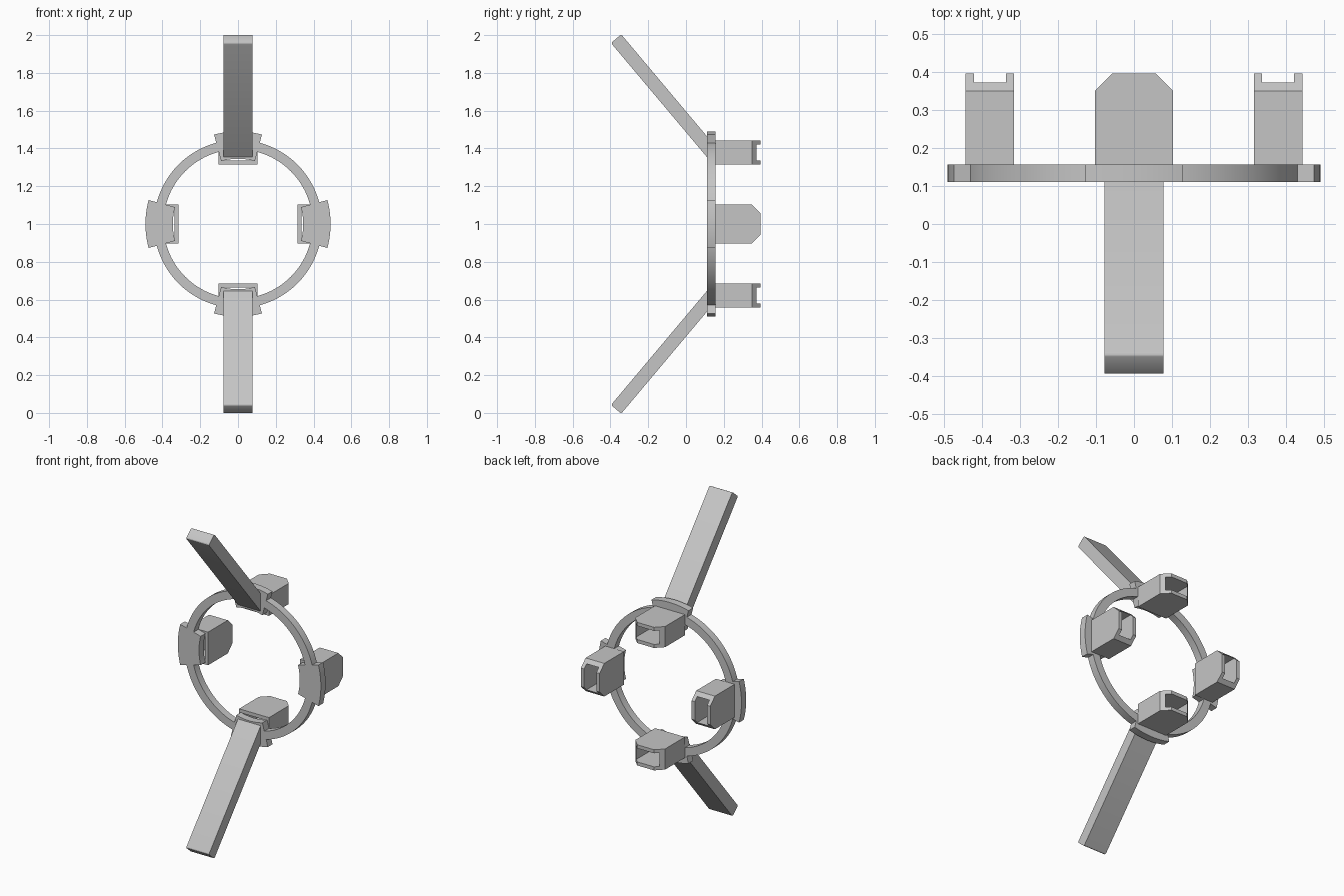
import bpy, bmesh, math
from mathutils import Vector, Matrix

if "Cube" in bpy.data.objects:
    bpy.data.objects.remove(bpy.data.objects["Cube"])

grey = bpy.data.materials.new("light_grey")
grey.diffuse_color = (0.56, 0.56, 0.56, 1)
grey.use_nodes = True
grey.node_tree.nodes["Principled BSDF"].inputs["Base Color"].default_value = grey.diffuse_color

CENTRE = Vector((0, 0, 1))     # hub of the ring
Y0, Y1 = 0.111, 0.157          # front and back of the ring


def prism(name, pts, push, round_edges=None, radius=0.01):
    """Extrude a flat outline by a vector; optionally round some long edges."""
    bm = bmesh.new()
    verts = [bm.verts.new(p) for p in pts]
    face = bm.faces.new(verts)
    res = bmesh.ops.extrude_face_region(bm, geom=[face], use_keep_orig=True)
    new = [g for g in res["geom"] if isinstance(g, bmesh.types.BMVert)]
    bmesh.ops.translate(bm, verts=new, vec=Vector(push))
    if round_edges:
        edges = [e for v in verts for e in v.link_edges
                 if v.index in round_edges or verts.index(v) in round_edges]
        edges = [e for e in set(edges)
                 if (e.verts[0].co - e.verts[1].co).cross(Vector(push)).length < 1e-6]
        bmesh.ops.bevel(bm, geom=edges, offset=radius, segments=3,
                        profile=0.5, affect='EDGES')
    bmesh.ops.recalc_face_normals(bm, faces=bm.faces[:])
    mesh = bpy.data.meshes.new(name)
    bm.to_mesh(mesh)
    bm.free()
    mesh.materials.append(grey)
    ob = bpy.data.objects.new(name, mesh)
    bpy.context.collection.objects.link(ob)
    return ob


def smooth(ob):
    bpy.ops.object.select_all(action='DESELECT')
    ob.select_set(True)
    bpy.context.view_layer.objects.active = ob
    bpy.ops.object.shade_smooth_by_angle(angle=math.radians(25))


def sector(name, r0, r1, a0, a1, n):
    """Slice of a flat ring, angles in degrees."""
    angles = [math.radians(a0 + (a1 - a0) * i / n) for i in range(n + 1)]
    arc = lambda r, aa: [(r * math.cos(a), Y0, r * math.sin(a)) for a in aa]
    ob = prism(name, arc(r1, angles) + arc(r0, angles[::-1]), (0, Y1 - Y0, 0))
    smooth(ob)
    return ob


def housing():
    """Socket with clipped back corners and a pocket running through it."""
    w, back, c = 0.1025, 0.395, 0.045
    outline = [(-w, Y1), (w, Y1), (w, back - c), (w - c, back),
               (c - w, back), (-w, back - c)]
    ob = prism("socket", [(0.315, y, u) for u, y in outline], (0.128, 0, 0))
    pw = 0.0805
    hole = [(-pw, Y1 - 0.05), (pw, Y1 - 0.05), (pw, 0.45), (-pw, 0.45)]
    cutter = prism("pocket_cutter", [(0.337, y, u) for u, y in hole], (0.084, 0, 0))
    cutter.hide_render = True
    mod = ob.modifiers.new("pocket", 'BOOLEAN')
    mod.operation, mod.solver, mod.object = 'DIFFERENCE', 'EXACT', cutter
    bpy.context.view_layer.objects.active = ob
    bpy.ops.object.modifier_apply(modifier="pocket")
    bpy.data.objects.remove(cutter)
    return ob


# ring arcs, pads and sockets, repeated every quarter turn
parts = [sector("ring_arc", 0.395, 0.445, 15, 75, 24),
         sector("pad", 0.345, 0.49, -15, 15, 14),
         housing()]
for part in parts:
    for k in range(4):
        ob = part if k == 0 else part.copy()
        if k:
            bpy.context.collection.objects.link(ob)
        ob.matrix_world = (Matrix.Translation(CENTRE)
                           @ Matrix.Rotation(k * math.pi / 2, 4, 'Y'))

# slanted arms above and below, rounded at the free end
side = [(Y0, 0.464), (Y0, 0.354), (-0.397, 0.958), (-0.343, 1.004)]
for name, s in (("upper_arm", 1), ("lower_arm", -1)):
    arm = prism(name, [(-0.078, y, s * z) for y, z in side], (0.156, 0, 0),
                round_edges=(2, 3))
    arm.location = CENTRE
    smooth(arm)
